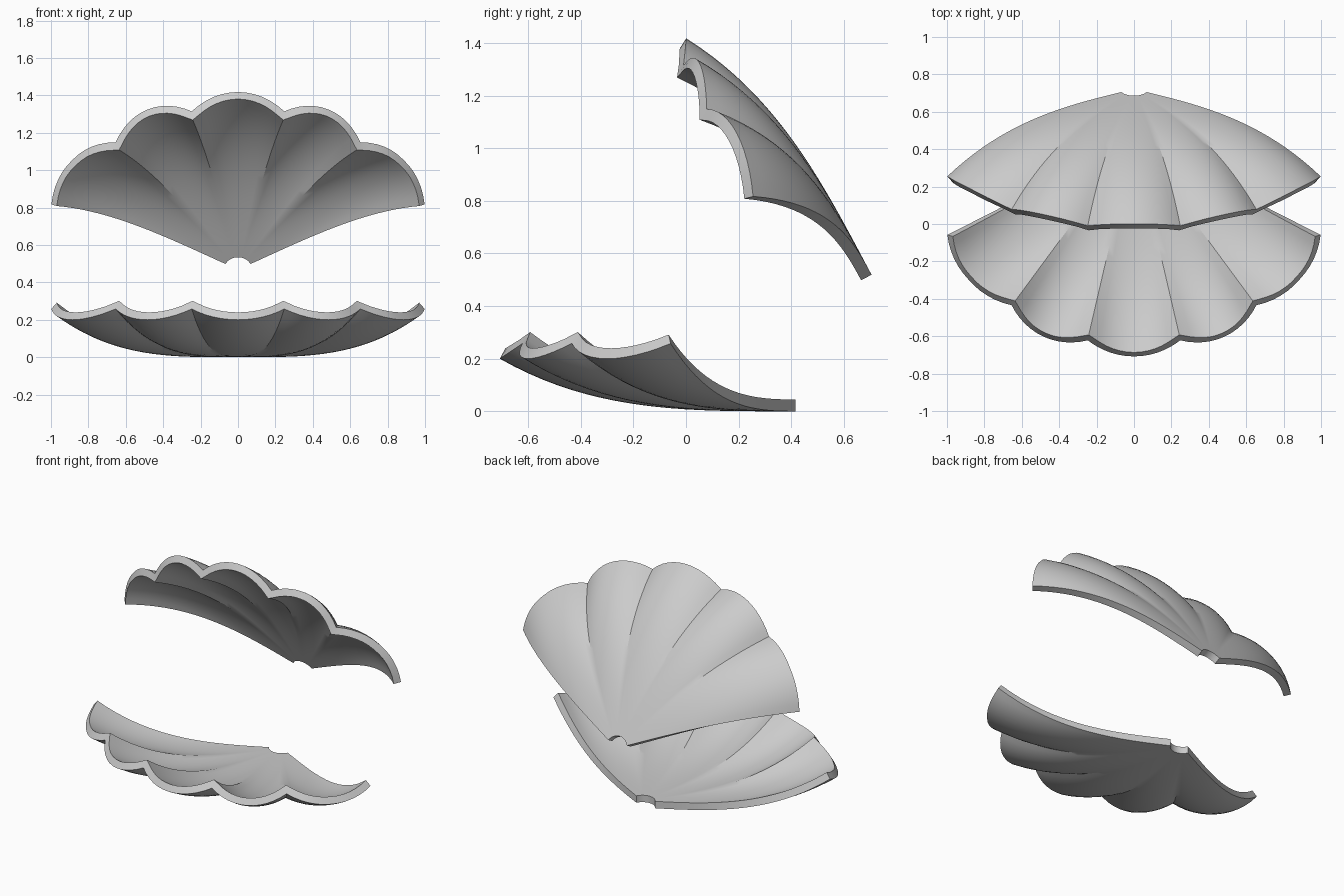
import bpy, bmesh
from math import radians, sin, cos
from mathutils import Matrix, Vector

cube = bpy.data.objects.get("Cube")
if cube:
    bpy.data.objects.remove(cube)

grey = bpy.data.materials.new("shell_grey")
grey.use_nodes = True
grey.diffuse_color = (0.6, 0.6, 0.6, 1)
grey.node_tree.nodes["Principled BSDF"].inputs["Base Color"].default_value = (0.6, 0.6, 0.6, 1)

POLE_Y = 0.45          # point the ribs fan out from
HINGE_R = 0.075        # radius of the notch at the hinge
THICK = 0.045
VALLEYS = [-63, -36.5, -13, 13, 36.5, 63]   # rib angles in degrees
STEPS, RINGS = 12, 20


def shell_point(angle, s, t):
    """Outer surface: angle from the front, s across a lobe (-1..1), t outward (0..1)."""
    arch = 1 - s * s
    flare = 0.02 * max(0, (abs(angle) - 50) / 13)
    rim = 1.10 + flare + 0.058 * arch
    r = HINGE_R + (rim - HINGE_R) * t
    z = 0.2 * t ** 3.1 + 0.058 * (1 - arch) * t ** 2.2
    a = radians(angle)
    return Vector((r * sin(a), POLE_Y - r * cos(a), z))


def make_shell(name, matrix):
    # Columns across all five lobes, sharing the rib columns
    columns = [(VALLEYS[0], -1)]
    for lo, hi in zip(VALLEYS, VALLEYS[1:]):
        for i in range(1, STEPS + 1):
            f = i / STEPS
            columns.append((lo + (hi - lo) * f, 2 * f - 1))

    bm = bmesh.new()
    grid = [[bm.verts.new(shell_point(a, s, j / RINGS)) for j in range(RINGS + 1)]
            for a, s in columns]
    for c0, c1 in zip(grid, grid[1:]):
        for j in range(RINGS):
            bm.faces.new((c0[j], c0[j + 1], c1[j + 1], c1[j]))
    # Outer side faces down before placing
    bm.normal_update()
    if sum(f.normal.z for f in bm.faces) > 0:
        bmesh.ops.reverse_faces(bm, faces=bm.faces[:])
    bm.transform(matrix)
    if matrix.determinant() < 0:
        bmesh.ops.reverse_faces(bm, faces=bm.faces[:])

    mesh = bpy.data.meshes.new(name)
    bm.to_mesh(mesh)
    bm.free()
    mesh.materials.append(grey)
    obj = bpy.data.objects.new(name, mesh)
    bpy.context.collection.objects.link(obj)

    # Wall thickness, grown toward the inside
    wall = obj.modifiers.new("wall", 'SOLIDIFY')
    wall.thickness = THICK
    wall.offset = -1
    wall.use_even_offset = True
    bpy.ops.object.select_all(action='DESELECT')
    obj.select_set(True)
    bpy.context.view_layer.objects.active = obj
    bpy.ops.object.modifier_apply(modifier=wall.name)
    bpy.ops.object.shade_smooth_by_angle(angle=radians(30))
    return obj


# Lower half lies flat; upper half is its mirror, swung open about the hinge
make_shell("lower_shell", Matrix.Identity(4))
opened = (Matrix.Translation((0, 0.705, 0.52))
          @ Matrix.Rotation(radians(-62), 4, 'X')
          @ Matrix.Diagonal((1, 1, -1, 1))
          @ Matrix.Translation((0, -0.415, 0)))
make_shell("upper_shell", opened)
